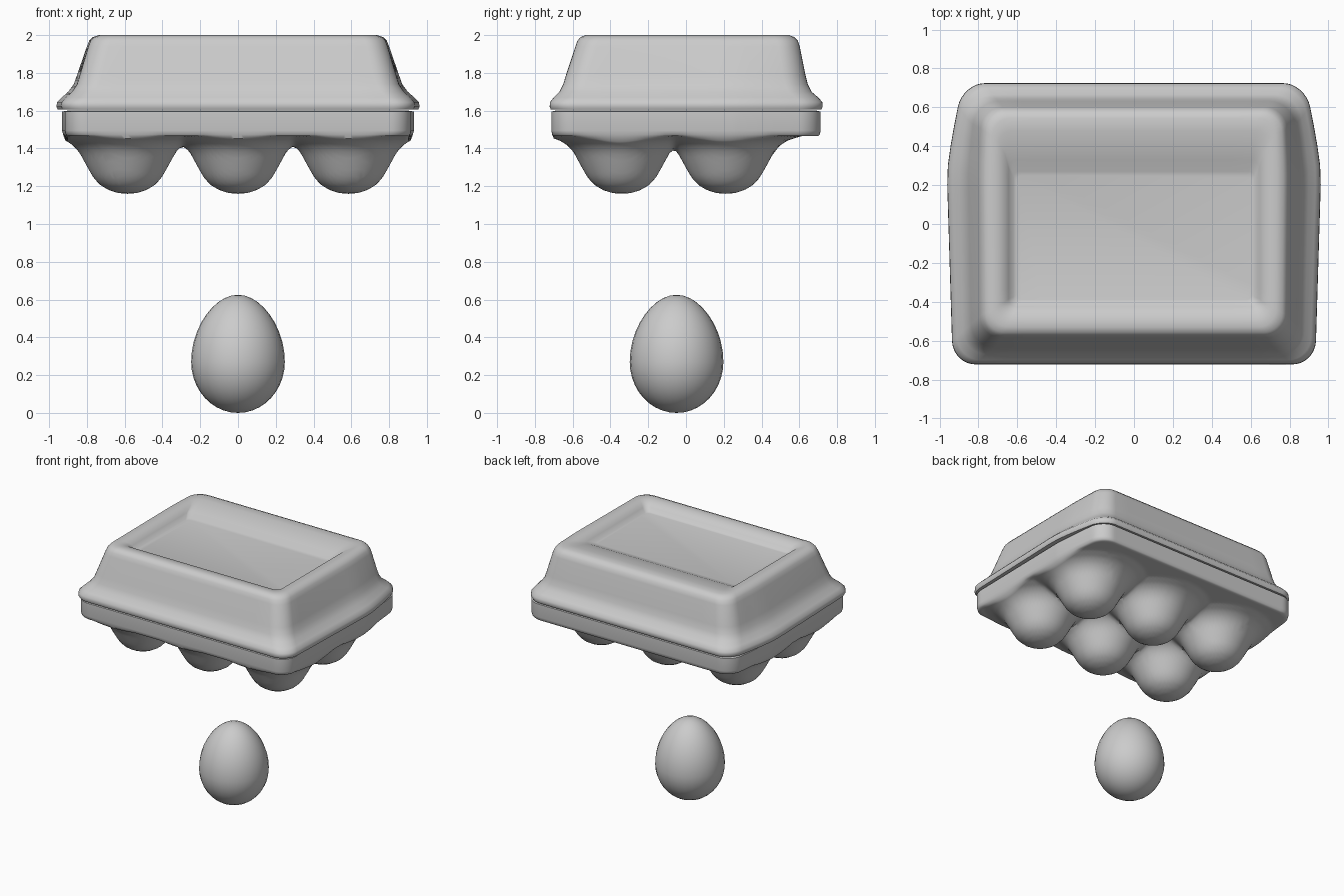
import bpy, bmesh, math

old = bpy.data.objects.get("Cube")
if old:
    bpy.data.objects.remove(old, do_unlink=True)

grey = bpy.data.materials.new("plain grey")
grey.use_nodes = True
colour = (0.6, 0.6, 0.6, 1)
grey.diffuse_color = colour
grey.node_tree.nodes["Principled BSDF"].inputs["Base Color"].default_value = colour


def finish(bm, name):
    bmesh.ops.recalc_face_normals(bm, faces=bm.faces)
    mesh = bpy.data.meshes.new(name)
    bm.to_mesh(mesh)
    bm.free()
    mesh.materials.append(grey)
    ob = bpy.data.objects.new(name, mesh)
    bpy.context.collection.objects.link(ob)
    bpy.ops.object.select_all(action='DESELECT')
    ob.select_set(True)
    bpy.context.view_layer.objects.active = ob
    bpy.ops.object.shade_smooth_by_angle(angle=math.radians(50))
    return ob


def bulge(y, amount):
    """Side walls swell behind the middle and taper to both ends."""
    if y < 0.25:
        drop = 0.03 * (0.25 - y) / 0.95
    else:
        drop = 0.08 * ((y - 0.25) / 0.45) ** 1.3
    return 1 - amount * drop


def ring(front, back, half, r, amount, arc=8, side=12):
    """Rounded rectangle outline with bulging sides."""
    pts = []
    corners = [(half - r, back - r), (r - half, back - r),
               (r - half, front + r), (half - r, front + r)]
    for i, (cx, cy) in enumerate(corners):
        for k in range(arc + 1):
            a = math.pi / 2 * (i + k / arc)
            pts.append((cx + r * math.cos(a), cy + r * math.sin(a)))
        # subdivide the straight run to the next corner
        nx, ny = corners[(i + 1) % 4]
        a = math.pi / 2 * (i + 1)
        ex, ey = nx + r * math.cos(a), ny + r * math.sin(a)
        sx, sy = pts[-1]
        pts += [(sx + (ex - sx) * k / side, sy + (ey - sy) * k / side)
                for k in range(1, side)]
    return [(x * bulge(y, amount), y) for x, y in pts]


# Lid: lip, flared wall, rounded ridge and sunken top panel
# columns: front y, back y, half width, z, corner radius, bulge
lid_rings = [
    (-0.69, 0.69, 0.92, 1.605, 0.10, 1.0),
    (-0.715, 0.715, 0.955, 1.605, 0.12, 1.0),
    (-0.722, 0.724, 0.962, 1.62, 0.12, 1.0),
    (-0.72, 0.722, 0.96, 1.645, 0.12, 1.0),
    (-0.70, 0.70, 0.935, 1.67, 0.12, 1.0),
    (-0.67, 0.665, 0.90, 1.70, 0.12, 0.9),
    (-0.65, 0.645, 0.87, 1.74, 0.12, 0.8),
    (-0.635, 0.632, 0.852, 1.79, 0.12, 0.7),
    (-0.585, 0.602, 0.80, 1.94, 0.11, 0.4),
    (-0.575, 0.592, 0.788, 1.97, 0.11, 0.4),
    (-0.558, 0.572, 0.768, 1.99, 0.10, 0.3),
    (-0.53, 0.545, 0.735, 2.0, 0.09, 0.3),
    (-0.49, 0.48, 0.70, 1.997, 0.07, 0.2),
    (-0.45, 0.41, 0.665, 1.985, 0.05, 0.1),
    (-0.425, 0.33, 0.645, 1.965, 0.04, 0),
    (-0.405, 0.27, 0.62, 1.94, 0.03, 0),
    (-0.39, 0.25, 0.605, 1.936, 0.03, 0),
]
bm = bmesh.new()
loops = [[bm.verts.new((x, y, z)) for x, y in ring(f, b, h, r, k)]
         for f, b, h, z, r, k in lid_rings]
for lo, hi in zip(loops, loops[1:]):
    for i in range(len(lo)):
        j = (i + 1) % len(lo)
        bm.faces.new((lo[i], lo[j], hi[j], hi[i]))
bm.faces.new(loops[0])
bm.faces.new(loops[-1])
finish(bm, "lid")

# Tray: a moulded floor with six cups, then a rolled edge and upright wall
CUPS = [(x, y) for x in (-0.585, 0, 0.585) for y in (-0.34, 0.21)]
CUP_PROFILE = [(0, 1.16), (0.05, 1.164), (0.1, 1.18), (0.145, 1.207),
               (0.18, 1.245), (0.21, 1.297), (0.255, 1.38), (0.29, 1.418),
               (0.33, 1.443), (0.4, 1.465)]
FLOOR = 1.465


def cup_depth(r):
    for (r0, z0), (r1, z1) in zip(CUP_PROFILE, CUP_PROFILE[1:]):
        if r <= r1:
            return FLOOR - (z0 + (z1 - z0) * (r - r0) / (r1 - r0))
    return 0


def tray_height(x, y):
    total = sum(cup_depth(math.hypot(x - cx, y - cy)) ** 4 for cx, cy in CUPS)
    return FLOOR - total ** 0.25


def tray_plan(u, v, hx=0.915, hy=0.70, r=0.11):
    """Map a unit square point onto the rounded tray outline."""
    m = max(abs(u), abs(v))
    if m < 1e-6:
        return 0, 0
    x, y = u / m * hx, v / m * hy
    dx, dy = abs(x) - (hx - r), abs(y) - (hy - r)
    if dx > 0 and dy > 0:
        s = r / math.hypot(dx, dy)
        x = math.copysign(hx - r + dx * s, x)
        y = math.copysign(hy - r + dy * s, y)
    return x * m * bulge(y * m, 0.6), y * m


bm = bmesh.new()
bmesh.ops.create_grid(bm, x_segments=100, y_segments=80, size=1)
for v in bm.verts:
    x, y = tray_plan(v.co.x, v.co.y)
    v.co = (x, y, tray_height(x, y))
edges = [e for e in bm.edges if e.is_boundary]
for grow, z in ((1.012, 1.473), (1.006, 1.495), (1.0, 1.595), (0.97, 1.6)):
    new = bmesh.ops.extrude_edge_only(bm, edges=edges)["geom"]
    for v in new:
        if isinstance(v, bmesh.types.BMVert):
            v.co = (v.co.x * grow, v.co.y * grow, z)
    edges = [e for e in new if isinstance(e, bmesh.types.BMEdge)]
finish(bm, "tray")

# Egg: a sphere with a long narrow top and a short full bottom
bm = bmesh.new()
bmesh.ops.create_uvsphere(bm, u_segments=28, v_segments=20, radius=1)
for v in bm.verts:
    x, y, t = v.co
    up = max(t, 0)
    width = 0.248 * (1 - 0.09 * up * up)
    v.co = (x * width, y * width - 0.05, 0.27 + t * (0.355 if t > 0 else 0.27))
finish(bm, "egg")
